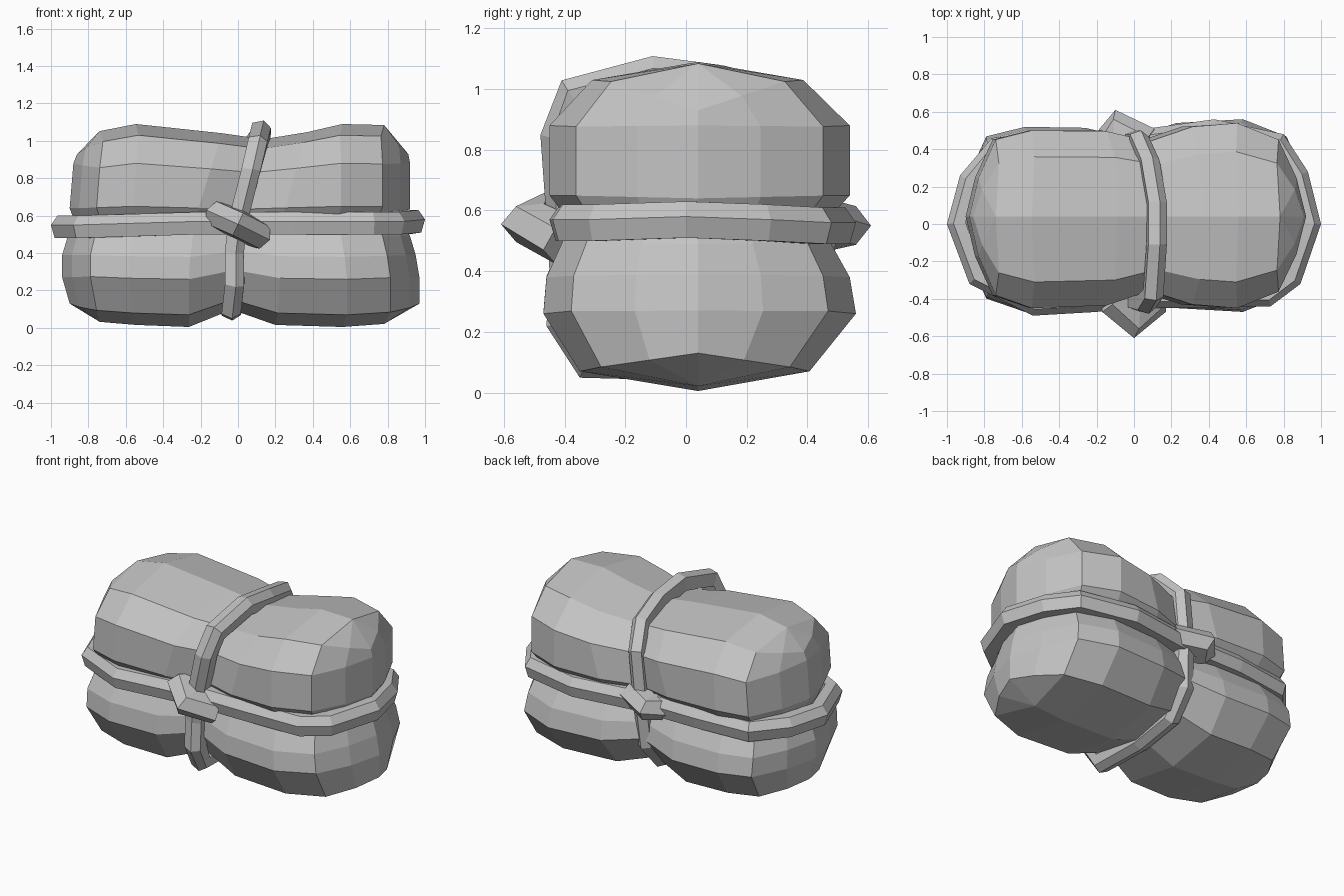
import bpy
import bmesh
from mathutils import Vector

old = bpy.data.objects.get("Cube")
if old:
    bpy.data.objects.remove(old, do_unlink=True)

grey = bpy.data.materials.new("plain grey")
grey.use_nodes = True
colour = (0.55, 0.55, 0.55, 1)
grey.diffuse_color = colour
grey.node_tree.nodes["Principled BSDF"].inputs["Base Color"].default_value = colour

CENTRE = Vector((0, 0.04, 0.55))


def finish(name, bm):
    bmesh.ops.recalc_face_normals(bm, faces=bm.faces)
    mesh = bpy.data.meshes.new(name)
    bm.to_mesh(mesh)
    bm.free()
    mesh.materials.append(grey)
    obj = bpy.data.objects.new(name, mesh)
    bpy.context.collection.objects.link(obj)


def sweep(name, points, normal, section, closed=True):
    """Sweep a section (outward, sideways) along a path of outer points."""
    bm = bmesh.new()
    pts = [Vector(p) for p in points]
    n, count = Vector(normal).normalized(), len(pts)
    rings = []
    for i, p in enumerate(pts):
        if closed:
            tangent = pts[(i + 1) % count] - pts[i - 1]
        else:
            tangent = pts[min(i + 1, count - 1)] - pts[max(i - 1, 0)]
        out = tangent.cross(n).normalized()
        if out.dot(p - CENTRE) < 0:
            out = -out
        rings.append([bm.verts.new(p + out * u + n * v) for u, v in section])
    k = len(section)
    for i in range(count if closed else count - 1):
        a, b = rings[i], rings[(i + 1) % count]
        for j in range(k):
            bm.faces.new((a[j], a[(j + 1) % k], b[(j + 1) % k], b[j]))
    if not closed:
        bm.faces.new(rings[0])
        bm.faces.new(rings[-1])
    finish(name, bm)


# Bale: stacked plan outlines, pinched at the middle and around the waist
# each station: share of length, front and back depth, top and bottom height
STATIONS = [(-0.84, 0.86, 0.84, 0.93, 0.95), (-0.62, 1, 0.94, 1, 0.98),
            (-0.26, 0.97, 0.93, 0.91, 1), (0, 0.81, 0.82, 0.85, 0.83),
            (0.25, 0.96, 0.98, 0.92, 0.98), (0.6, 1, 1.02, 1, 1),
            (0.84, 0.82, 0.84, 0.99, 0.97)]
# each level: height, front y, back y, left-hand and right-hand reach, end height
LEVELS = [(0.07, -0.35, 0.40, 0.90, 0.97, 0.13),
          (0.26, -0.47, 0.55, 0.94, 0.97, 0.27),
          (0.38, -0.46, 0.53, 0.94, 0.95, 0.39),
          (0.49, -0.41, 0.47, 0.91, 0.92, 0.49),
          (0.56, -0.38, 0.45, 0.87, 0.88, 0.56),
          (0.65, -0.45, 0.53, 0.90, 0.92, 0.64),
          (0.88, -0.45, 0.53, 0.88, 0.92, 0.88),
          (1.03, -0.31, 0.38, 0.86, 0.91, 0.93)]


def place(station, z, y, left, right):
    s, front, back, top, bottom = station
    x = s * (right if s > 0 else left)
    if abs(s) < 0.5:
        x += 0.13 * max(0, z - 0.56) / 0.5 - 0.03 * max(0, 0.56 - z) / 0.5
    return Vector((x, 0.04 + (y - 0.04) * (front if y < 0.04 else back),
                   0.55 + (z - 0.55) * (top if z > 0.55 else bottom)))


def end_points(corner_a, corner_b, reach, end_z):
    """Three points bulging out between the two corners of an end."""
    pole = Vector((reach, 0.04, end_z))
    sides = [(c + pole) / 2 + Vector((reach * 0.025, 0, 0)) for c in (corner_a, corner_b)]
    return [sides[0], pole, sides[1]]


bm = bmesh.new()
rings = []
for z, front, back, left, right, end_z in LEVELS:
    near = [place(s, z, front, left, right) for s in STATIONS]
    far = [place(s, z, back, left, right) for s in reversed(STATIONS)]
    outline = near + end_points(near[-1], far[0], right, end_z)
    outline += far + end_points(far[-1], near[0], -left, end_z)
    rings.append([bm.verts.new(p) for p in outline])
for a, b in zip(rings, rings[1:]):
    for i in range(len(a)):
        j = (i + 1) % len(a)
        bm.faces.new((a[i], a[j], b[j], b[i]))
# caps with a ridge along the length
m = len(STATIONS)
for ring, z in ((rings[0], 0.005), (rings[-1], 1.09)):
    ridge = [bm.verts.new(place(s, z, 0.04, 0.88, 0.93)) for s in STATIONS]
    far = ring[m + 3:2 * m + 3][::-1]
    for row in (ring[:m], far):
        for i in range(m - 1):
            bm.faces.new((row[i], row[i + 1], ridge[i + 1], ridge[i]))
    for tip, fan in ((ridge[-1], ring[m - 1:m + 4]), (ridge[0], ring[2 * m + 2:] + ring[:1])):
        for p, q in zip(fan, fan[1:]):
            bm.faces.new((tip, p, q))
finish("bale", bm)

# Ropes
rope = [(-0.1, 0.06), (-0.035, 0.06), (0, 0.01), (-0.02, -0.06), (-0.1, -0.06)]
belt = [(-1, 0, 0.54), (-0.88, -0.32, 0.54), (-0.54, -0.49, 0.55), (-0.2, -0.47, 0.56),
        (0, -0.45, 0.56), (0.3, -0.45, 0.56), (0.73, -0.44, 0.56), (0.89, -0.32, 0.56),
        (1, 0, 0.57), (0.93, 0.28, 0.56), (0.8, 0.48, 0.55), (0.43, 0.56, 0.55),
        (0, 0.5, 0.55), (-0.4, 0.5, 0.55), (-0.76, 0.46, 0.54), (-0.93, 0.26, 0.54)]
sweep("belt_rope", belt, (0, 0, 1), rope)

thin = [(u, v * 0.85) for u, v in rope]
loop = [(0, -0.46, 0.57), (0.07, -0.48, 0.85), (0.11, -0.41, 1.03), (0.13, -0.11, 1.11),
        (0.13, 0.12, 1.08), (0.09, 0.36, 1.02), (0.03, 0.5, 0.87), (0, 0.5, 0.57),
        (-0.02, 0.47, 0.25), (-0.03, 0.32, 0.08), (-0.04, 0.02, 0.04),
        (-0.04, -0.35, 0.05), (-0.02, -0.46, 0.22), (-0.02, -0.45, 0.4)]
sweep("cross_rope", loop, (1, 0, -0.13), thin)

# Knots where the ropes cross, front and back
knot = [(-0.14, 0.075), (-0.05, 0.065), (0, 0), (-0.05, -0.065), (-0.14, -0.075)]
sweep("front_knot", [(-0.17, -0.47, 0.63), (0, -0.61, 0.555), (0.17, -0.47, 0.47)],
      (0.42, 0, 0.9), knot, closed=False)
sweep("back_knot", [(-0.2, 0.49, 0.52), (-0.1, 0.61, 0.55), (0.11, 0.51, 0.58)],
      (-0.2, 0, 0.97), knot, closed=False)
